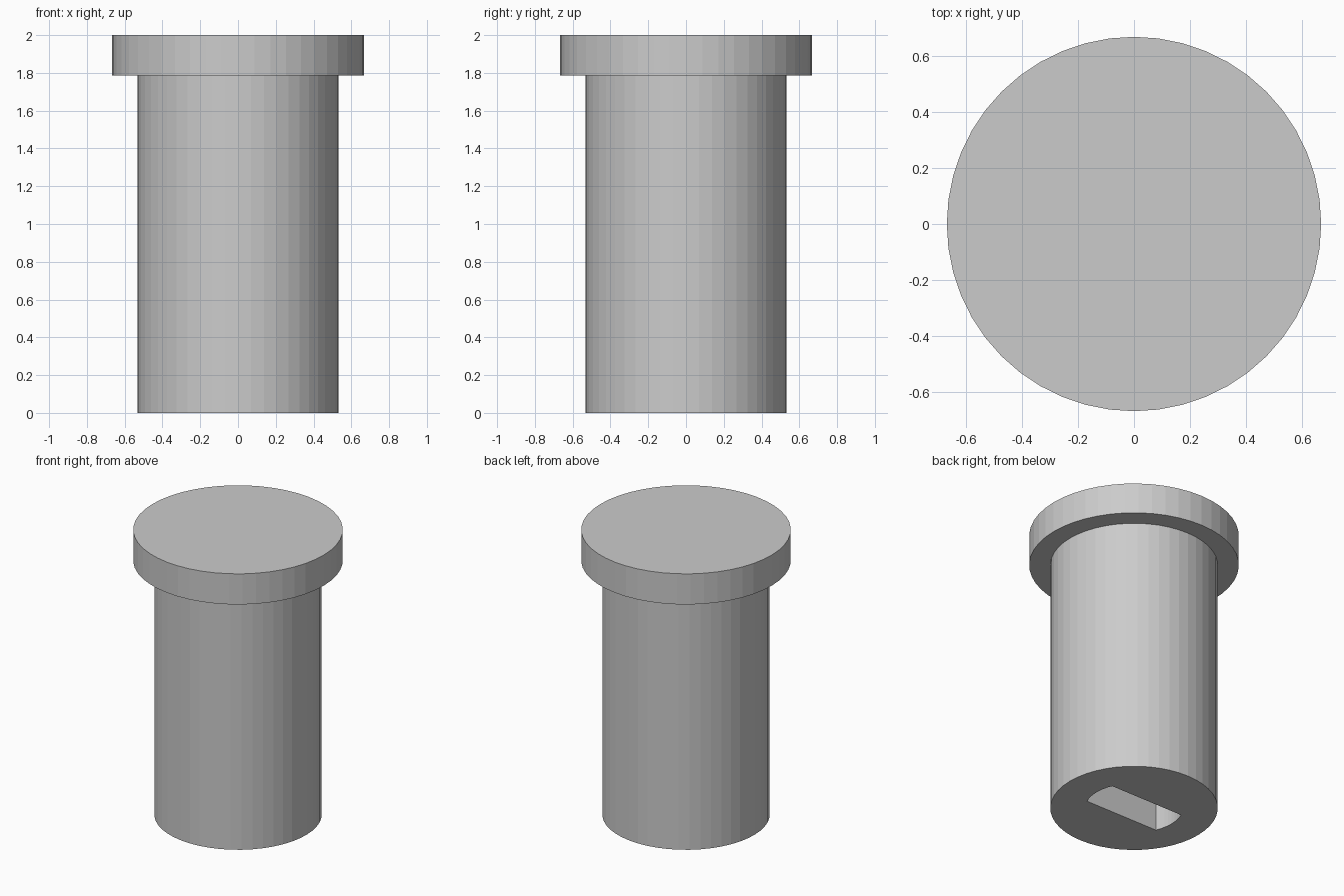
import bpy
import bmesh
from math import asin, cos, pi, sin

if "Cube" in bpy.data.objects:
    bpy.data.objects.remove(bpy.data.objects["Cube"], do_unlink=True)

SEGMENTS = 48
SHOULDER = 1.785

grey = bpy.data.materials.new("plain grey")
grey.use_nodes = True
colour = (0.6, 0.6, 0.6, 1)
grey.diffuse_color = colour
grey.node_tree.nodes["Principled BSDF"].inputs["Base Color"].default_value = colour


def prism(name, outline, bottom, top):
    """Extrude a closed outline between two heights."""
    bm = bmesh.new()
    base = bm.faces.new([bm.verts.new((x, y, bottom)) for x, y in outline])
    moved = bmesh.ops.extrude_face_region(bm, geom=[base], use_keep_orig=True)
    verts = [v for v in moved["geom"] if isinstance(v, bmesh.types.BMVert)]
    bmesh.ops.translate(bm, verts=verts, vec=(0, 0, top - bottom))
    bmesh.ops.recalc_face_normals(bm, faces=bm.faces)
    mesh = bpy.data.meshes.new(name)
    bm.to_mesh(mesh)
    bm.free()
    mesh.materials.append(grey)
    obj = bpy.data.objects.new(name, mesh)
    bpy.context.collection.objects.link(obj)
    return obj


def arc(radius, start, end, steps):
    angles = [start + (end - start) * i / steps for i in range(steps + 1)]
    return [(radius * cos(a), radius * sin(a)) for a in angles]


# Round shank and wider flat head
shank = prism("shank", arc(0.533, 0, 2 * pi, SEGMENTS)[:-1], 0, SHOULDER)
head = prism("head", arc(0.667, 0, 2 * pi, SEGMENTS)[:-1], SHOULDER, 2)

# Socket in the underside: a round hole with two flat sides
radius, half_width = 0.312, 0.125
corner = asin(half_width / radius)
outline = arc(radius, -corner, corner, 8) + arc(radius, pi - corner, pi + corner, 8)
cutter = prism("socket_cutter", outline, -0.1, 1.0)
cutter.hide_render = True

cut = shank.modifiers.new("socket", "BOOLEAN")
cut.operation = "DIFFERENCE"
cut.solver = "EXACT"
cut.object = cutter
bpy.context.view_layer.objects.active = shank
bpy.ops.object.modifier_apply(modifier=cut.name)
bpy.data.objects.remove(cutter, do_unlink=True)
